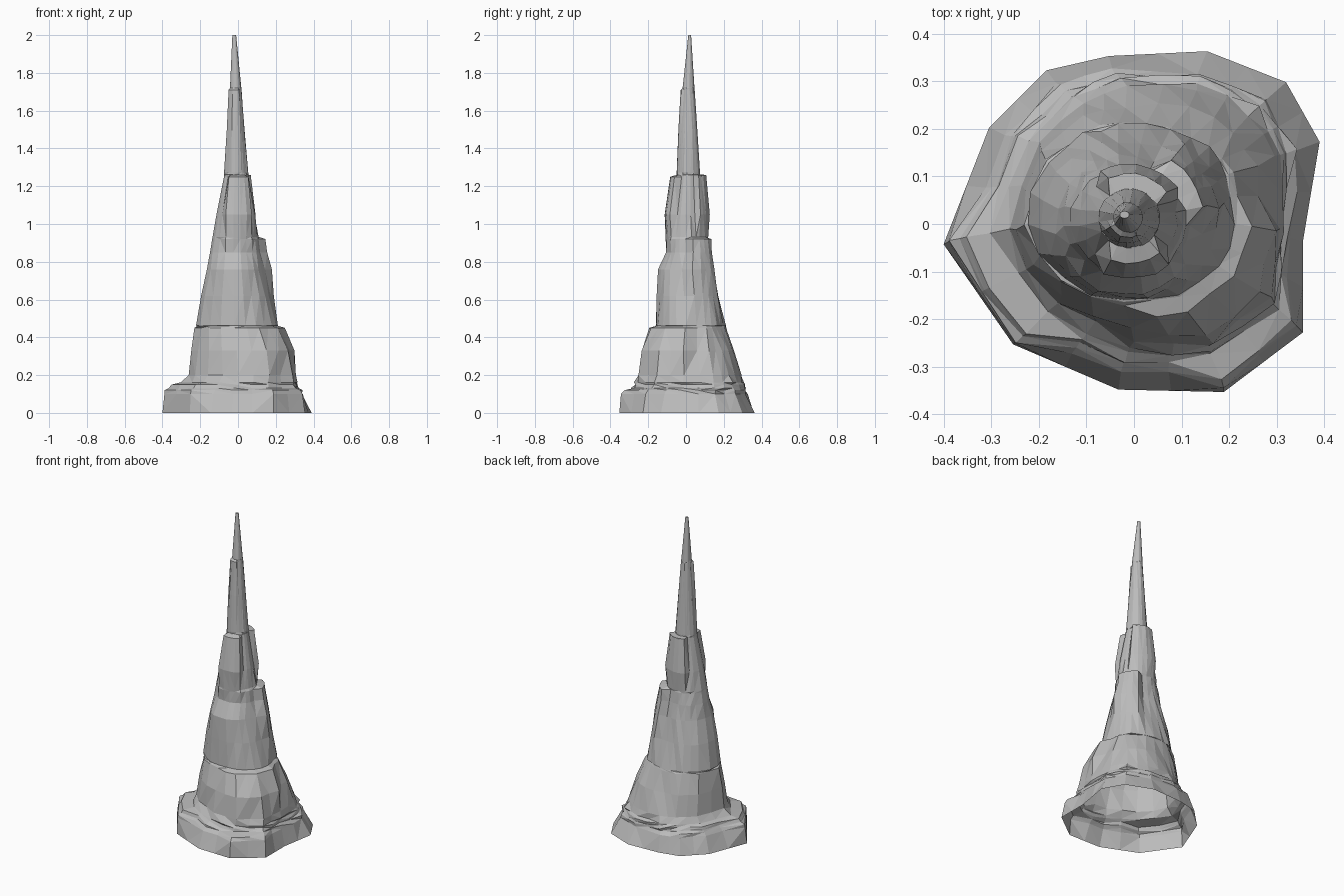
import bpy, bmesh, math, random
from mathutils import Vector

random.seed(4)
cube = bpy.data.objects.get("Cube")
if cube:
    bpy.data.objects.remove(cube, do_unlink=True)


def make_material(name, colour):
    material = bpy.data.materials.new(name)
    material.use_nodes = True
    material.diffuse_color = colour
    material.node_tree.nodes["Principled BSDF"].inputs["Base Color"].default_value = colour
    return material


# Footprint of the rock, counter-clockwise
footprint = [(.39, .17), (.32, .295), (.155, .36), (-.05, .35), (-.18, .32), (-.3, .2),
             (-.395, -.045), (-.25, -.255), (-.03, -.35), (.19, -.355), (.355, -.23), (.355, -.04)]

# Taper: height, then the right, left, front and back limits
taper = [(0, -.395, .39, -.355, .36), (.1, -.35, .35, -.31, .325), (.2, -.265, .31, -.245, .29),
         (.33, -.245, .275, -.215, .25), (.46, -.225, .215, -.165, .21), (.62, -.195, .175, -.155, .175),
         (.76, -.165, .14, -.15, .145), (.85, -.148, .12, -.105, .125), (1.05, -.115, .09, -.085, .1),
         (1.25, -.075, .055, -.05, .075), (1.5, -.058, .035, -.035, .06), (1.72, -.043, .018, -.018, .045),
         (2, -.03, -.01, .012, .027)]

# Cracked slabs that end in a ledge: direction, half width, foot, ledge height, depth
slabs = [(205, 38, 0, .15, .045), (-48, 24, 0, .12, .04), (-45, 48, .15, .45, .03),
         (25, 32, .5, .92, .04), (-80, 42, .86, 1.25, .032), (80, 50, .92, 1.26, .032),
         (-110, 60, 1.4, 1.71, .01)]


def limits_at(height):
    for low, high in zip(taper, taper[1:]):
        if height <= high[0]:
            blend = (height - low[0]) / (high[0] - low[0])
            return [a + (b - a) * blend for a, b in zip(low[1:], high[1:])]
    return taper[-1][1:]


def slab_depth(angle, height):
    total = 0
    for direction, half_width, foot, ledge, depth in slabs:
        away = abs((angle - direction + 180) % 360 - 180)
        if away < half_width and foot < height <= ledge:
            total += depth * min(1, 2 * (height - foot) / (ledge - foot))
    return total


# Unit outline with a midpoint on every side
outline = []
for start, end in zip(footprint, footprint[1:] + footprint[:1]):
    a, b = (Vector((x / .39, y / .357)) for x, y in (start, end))
    outline += [a, (a + b) / 2]


def ring_points(height):
    right, left, front, back = limits_at(height)
    roundness = min(1, height / .6)
    points = []
    for corner in outline:
        unit = corner.lerp(corner.normalized(), roundness)
        rough = 0 if height in (0, 2) else random.uniform(-.035, .03)
        angle = math.degrees(math.atan2(unit.y, unit.x))
        push = slab_depth(angle, height) * corner.normalized()
        points.append(((right + left) / 2 + unit.x * (left - right) / 2 * (1 + rough) + push.x,
                       (front + back) / 2 + unit.y * (back - front) / 2 * (1 + rough) + push.y,
                       height))
    return points


# Rock spire, open underneath
heights = {row[0] for row in taper}
for slab in slabs:
    heights |= {slab[3], slab[3] + .012}
mesh = bmesh.new()
rings = [[mesh.verts.new(p) for p in ring_points(h)] for h in sorted(heights)]
for lower, upper in zip(rings, rings[1:]):
    for i in range(len(lower)):
        j = (i + 1) % len(lower)
        mesh.faces.new((lower[i], lower[j], upper[j], upper[i]))
mesh.faces.new(rings[-1])
bmesh.ops.triangulate(mesh, faces=mesh.faces[:])
bmesh.ops.recalc_face_normals(mesh, faces=mesh.faces[:])

data = bpy.data.meshes.new("rock_spire")
mesh.to_mesh(data)
mesh.free()
data.materials.append(make_material("stone grey", (.5, .5, .5, 1)))
spire = bpy.data.objects.new("rock_spire", data)
bpy.context.collection.objects.link(spire)
